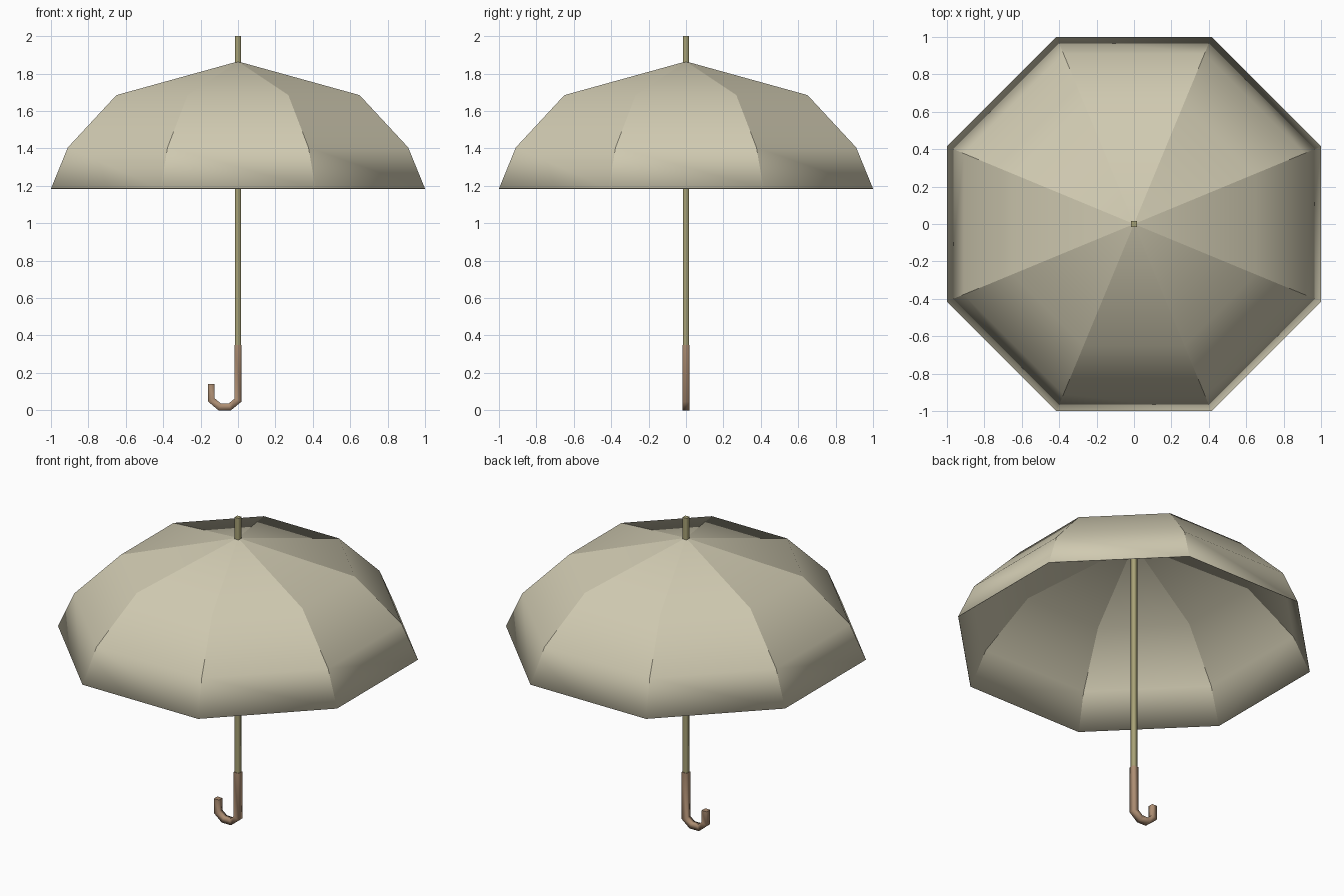
import bpy, bmesh, math
from mathutils import Vector

if "Cube" in bpy.data.objects:
    bpy.data.objects.remove(bpy.data.objects["Cube"])


def material(name, rgb):
    m = bpy.data.materials.new(name)
    m.diffuse_color = (*rgb, 1.0)
    m.use_nodes = True
    m.node_tree.nodes["Principled BSDF"].inputs["Base Color"].default_value = m.diffuse_color
    return m


def finish(bm, name, mat):
    bmesh.ops.recalc_face_normals(bm, faces=bm.faces)
    me = bpy.data.meshes.new(name)
    bm.to_mesh(me)
    bm.free()
    me.materials.append(mat)
    ob = bpy.data.objects.new(name, me)
    bpy.context.collection.objects.link(ob)
    return ob


def square_sweep(name, path, half, mat):
    """Square tube along a path of (x, z) points, mitred at the bends."""
    bm = bmesh.new()
    pts = [Vector(p) for p in path]
    rings = []
    for i, p in enumerate(pts):
        d0 = (p - pts[i - 1]).normalized() if i else (pts[1] - p).normalized()
        d1 = (pts[i + 1] - p).normalized() if i < len(pts) - 1 else d0
        n0, n1 = Vector((-d0.y, d0.x)), Vector((-d1.y, d1.x))
        n = (n0 + n1).normalized()
        off = n * (half / n.dot(n0))
        rings.append([bm.verts.new((p.x + s * off.x, t * half, p.y + s * off.y))
                      for s, t in ((-1, -1), (1, -1), (1, 1), (-1, 1))])
    for a, b in zip(rings, rings[1:]):
        for k in range(4):
            j = (k + 1) % 4
            bm.faces.new((a[k], a[j], b[j], b[k])).smooth = True
    # flat end caps
    bm.faces.new(rings[0])
    bm.faces.new(rings[-1])
    return finish(bm, name, mat)


canopy_mat = material("beige cloth", (0.63, 0.59, 0.44))
pole_mat = material("olive metal", (0.39, 0.36, 0.18))
handle_mat = material("brown wood", (0.42, 0.27, 0.17))

# canopy: eight panels, smooth down each panel and creased along the ribs
profile = [(0.65, 1.685), (0.91, 1.405), (1.0, 1.185)]  # flat-side radius, height
bm = bmesh.new()
apex = bm.verts.new((0, 0, 1.865))
rings = []
for r, z in profile:
    c = r / math.cos(math.pi / 8)
    rings.append([bm.verts.new((c * math.cos(a), c * math.sin(a), z))
                  for a in (math.pi / 8 + k * math.pi / 4 for k in range(8))])
for k in range(8):
    j = (k + 1) % 8
    bm.faces.new((apex, rings[0][k], rings[0][j]))
    for a, b in zip(rings, rings[1:]):
        bm.faces.new((a[k], b[k], b[j], a[j]))
for f in bm.faces:
    f.smooth = True
for e in bm.edges:
    if abs(e.verts[0].co.z - e.verts[1].co.z) > 0.01:
        e.smooth = False
canopy = finish(bm, "canopy", canopy_mat)
if canopy.data.polygons[0].normal.z < 0:
    canopy.data.flip_normals()
thick = canopy.modifiers.new("cloth thickness", 'SOLIDIFY')
thick.thickness = 0.003
thick.offset = -1

# pole with tip
square_sweep("pole", [(0, 0.34), (0, 2.0)], 0.015, pole_mat)

# hooked handle
square_sweep("handle", [(0, 0.35), (0, 0.054), (-0.044, 0.018), (-0.098, 0.018),
                        (-0.143, 0.056), (-0.143, 0.14)], 0.018, handle_mat)
